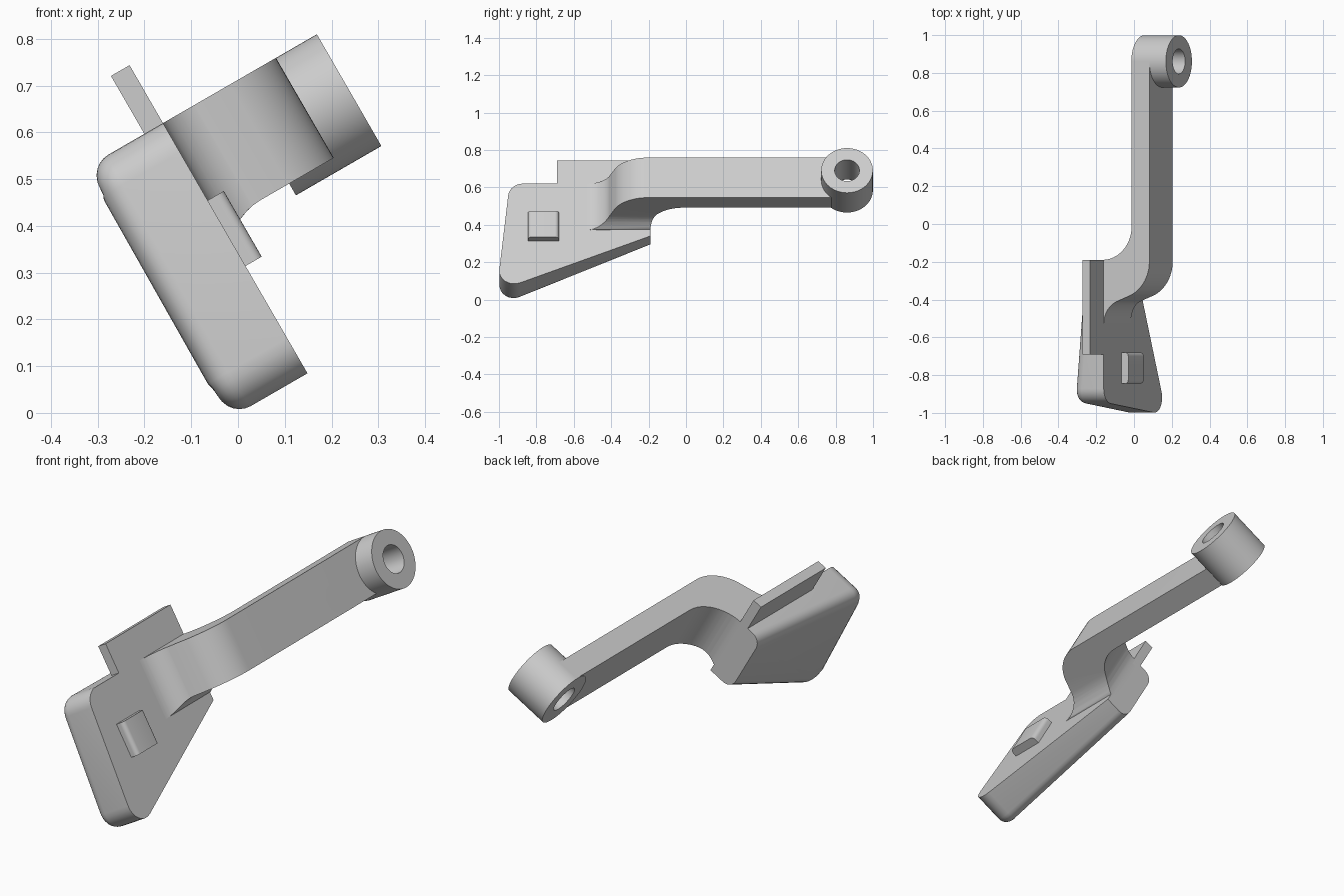
import bpy, bmesh
from math import sin, cos, pi, radians
from mathutils import Matrix, Vector

if "Cube" in bpy.data.objects:
    bpy.data.objects.remove(bpy.data.objects["Cube"], do_unlink=True)

# The part is modelled upright (x thickness, y length, z width), then tilted
TILT = Matrix.Rotation(radians(-30), 4, 'Y')
FACE = 0.171          # mounting face of the plate
TOP = 0.617           # shared upper edge

grey = bpy.data.materials.new("plain_grey")
grey.use_nodes = True
colour = (0.604, 0.604, 0.604, 1)
grey.diffuse_color = colour
grey.node_tree.nodes["Principled BSDF"].inputs["Base Color"].default_value = colour


def shade(obj):
    bpy.ops.object.select_all(action='DESELECT')
    obj.select_set(True)
    bpy.context.view_layer.objects.active = obj
    bpy.ops.object.shade_smooth_by_angle(angle=radians(35))


def finish(name, bm):
    bmesh.ops.recalc_face_normals(bm, faces=bm.faces[:])
    bm.transform(TILT)
    mesh = bpy.data.meshes.new(name)
    bm.to_mesh(mesh)
    bm.free()
    mesh.materials.append(grey)
    obj = bpy.data.objects.new(name, mesh)
    bpy.context.collection.objects.link(obj)
    shade(obj)
    return obj


def prism(bm, points, offset):
    """Extrude a closed outline along an offset vector."""
    base = bm.faces.new([bm.verts.new(p) for p in points])
    new = bmesh.ops.extrude_face_region(bm, geom=[base])["geom"]
    verts = [g for g in new if isinstance(g, bmesh.types.BMVert)]
    bmesh.ops.translate(bm, verts=verts, vec=offset)
    return verts


def round_corner(before, corner, after, radius, steps=8):
    """Points of a tangent arc replacing one outline corner."""
    c = Vector(corner)
    a, b = (Vector(before) - c).normalized(), (Vector(after) - c).normalized()
    half = a.angle(b) / 2
    centre = c + (a + b).normalized() * radius / sin(half)
    start = (c + a * (centre - c).dot(a) - centre).normalized()
    end = (c + b * (centre - c).dot(b) - centre).normalized()
    return [centre + start.slerp(end, i / steps) * radius for i in range(steps + 1)]


def arc(cy, cx, r, start, end, steps=12):
    """Arc in the length/thickness plane, angles from +y towards +x."""
    angles = [radians(start + (end - start) * i / steps) for i in range(steps + 1)]
    return [(cx + r * sin(t), cy + r * cos(t)) for t in angles]


def box(bm, low, high):
    points = [(low[0], low[1], low[2]), (high[0], low[1], low[2]),
              (high[0], high[1], low[2]), (low[0], high[1], low[2])]
    prism(bm, points, (0, 0, high[2] - low[2]))


# Tapered mounting plate with rounded back rim
END = -0.19
toe, heel = (-1.012, -0.047), (-0.943, TOP)
tail_low, tail_high = (END, 0.294), (END, TOP)
outline = [Vector(tail_low), Vector(tail_high)]
outline += round_corner(tail_high, heel, toe, 0.08)
outline += round_corner(heel, toe, tail_low, 0.08)
bm = bmesh.new()
back = prism(bm, [(FACE, p.x, p.y) for p in outline], (-FACE, 0, 0))
for v in back:
    v.co.x = -0.014 + 0.085 * (v.co.y + 0.87)
rim = [e for e in bm.edges if all(v in back for v in e.verts)
       and not all(abs(v.co.y - END) < 1e-4 for v in e.verts)]
bmesh.ops.bevel(bm, geom=rim, offset=0.05, segments=6, profile=0.5, affect='EDGES')
finish("mounting_plate", bm)

# Thin tab standing on the upper edge of the plate
bm = bmesh.new()
box(bm, (0.125, -0.69, TOP - 0.03), (FACE, END, 0.76))
finish("upper_tab", bm)

# Small locating block with rounded outer edges
bm = bmesh.new()
box(bm, (FACE - 0.02, -0.845, 0.264), (0.211, -0.68, 0.426))
edges = [e for e in bm.edges if all(v.co.x > 0.2 for v in e.verts)
         and abs(e.verts[0].co.z - e.verts[1].co.z) > 0.1]
bmesh.ops.bevel(bm, geom=edges, offset=0.02, segments=5, profile=0.5, affect='EDGES')
finish("locating_block", bm)

# Swept arm with an S-bend, flaring where it meets the plate
BOSS_Y, BOSS_Z, BOSS_R, HOLE_R = 0.861, 0.479, 0.138, 0.066
ARM_IN, ARM_OUT, ARM_LOW = 0.342, 0.45, 0.37
path = [(ARM_IN, BOSS_Y)]
path += arc(-0.012, ARM_IN - 0.178, 0.178, 90, 180)
path += [(FACE - 0.03, END), (FACE - 0.03, -0.53)]
path += arc(-0.53, FACE + 0.13, 0.13, -90, -25)
path += arc(-0.2, ARM_OUT - 0.195, 0.195, 155, 90)
path += [(ARM_OUT, BOSS_Y)]
bm = bmesh.new()
prism(bm, [(x, y, ARM_LOW) for x, y in path], (0, 0, TOP - ARM_LOW))
for i in range(6):
    bmesh.ops.bisect_plane(bm, geom=bm.verts[:] + bm.edges[:] + bm.faces[:],
                           plane_co=(FACE + 0.005 + 0.018 * i, 0, 0), plane_no=(1, 0, 0))
for v in bm.verts:
    if v.co.z < ARM_LOW + 0.01 and v.co.x < 0.27:
        v.co.z -= 0.04 * min(1, (0.27 - v.co.x) / 0.1) ** 2
arm = finish("bent_arm", bm)

# Clearance cutter so the arm end wraps the bore
bm = bmesh.new()
place = Matrix.Translation((0.4, BOSS_Y, BOSS_Z)) @ Matrix.Rotation(pi / 2, 4, 'Y')
bmesh.ops.create_cone(bm, cap_ends=True, segments=48, radius1=0.1, radius2=0.1,
                      depth=0.6, matrix=place)
cutter = finish("bore_cutter", bm)
cutter.hide_render = True
cut = arm.modifiers.new("bore", 'BOOLEAN')
cut.operation = 'DIFFERENCE'
cut.solver = 'EXACT'
cut.object = cutter
bpy.context.view_layer.objects.active = arm
bpy.ops.object.modifier_apply(modifier=cut.name)
bpy.data.objects.remove(cutter, do_unlink=True)
shade(arm)

# Cylindrical boss with a through hole
bm = bmesh.new()
SIDES = 64
rings = []
for x, r in [(0.34, HOLE_R), (0.34, BOSS_R), (0.551, BOSS_R), (0.551, HOLE_R)]:
    turns = [2 * pi * i / SIDES for i in range(SIDES)]
    rings.append([bm.verts.new((x, BOSS_Y + r * cos(t), BOSS_Z + r * sin(t)))
                  for t in turns])
for k in range(4):
    a, b = rings[k], rings[(k + 1) % 4]
    for i in range(SIDES):
        j = (i + 1) % SIDES
        bm.faces.new((a[i], a[j], b[j], b[i]))
finish("end_boss", bm)
